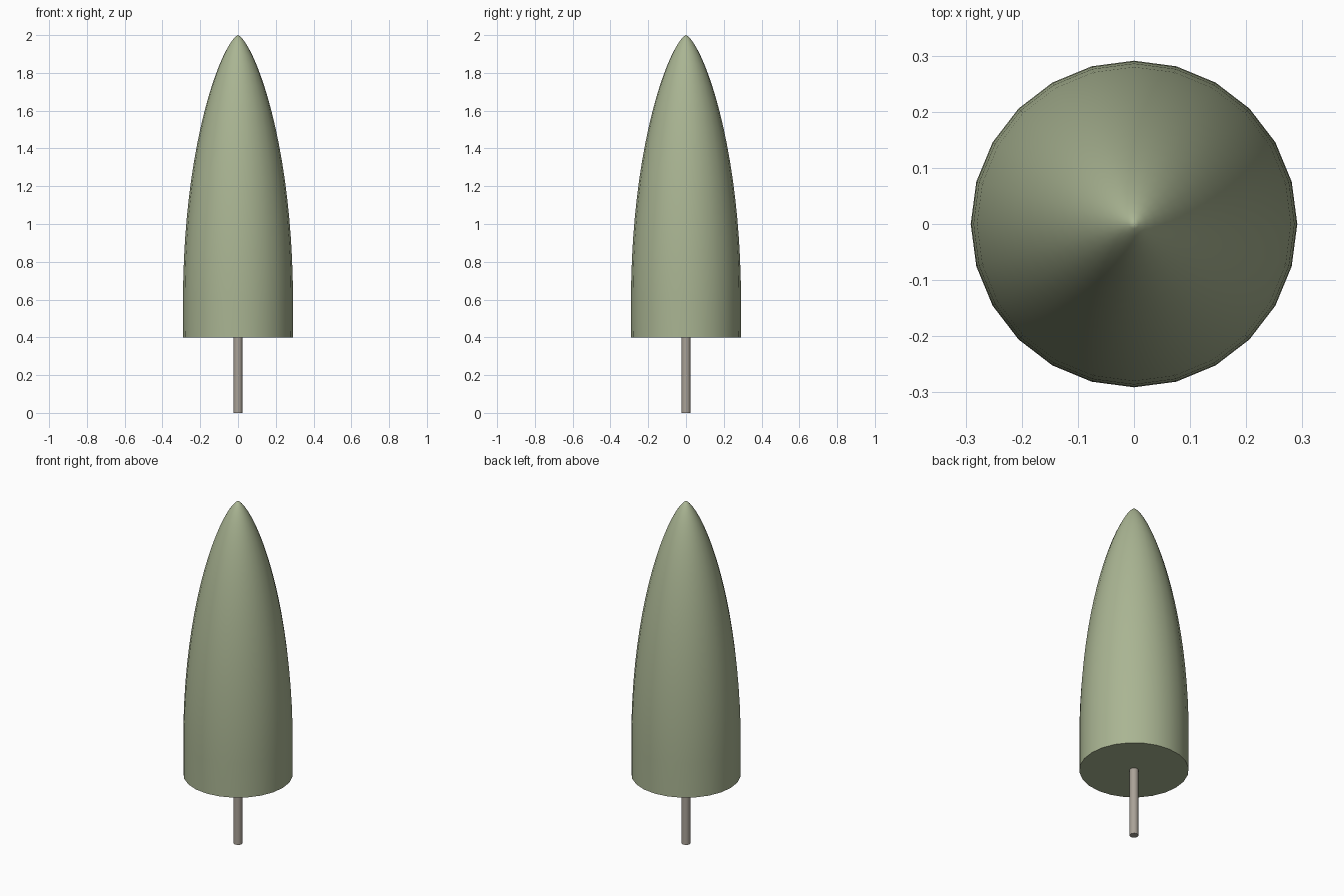
import bpy, math

if "Cube" in bpy.data.objects:
    bpy.data.objects.remove(bpy.data.objects["Cube"])

def material(name, rgb):
    m = bpy.data.materials.new(name)
    m.diffuse_color = (*rgb, 1)
    m.use_nodes = True
    m.node_tree.nodes["Principled BSDF"].inputs["Base Color"].default_value = m.diffuse_color
    return m

def lathe(name, profile, sides, mat):
    """Revolve (radius, z) points, bottom to top; radius 0 makes a tip."""
    verts, rings, faces = [], [], []
    for r, z in profile:
        if r == 0:
            rings.append([len(verts)] * sides)
            verts.append((0, 0, z))
        else:
            rings.append(list(range(len(verts), len(verts) + sides)))
            verts += [(r * math.cos(2 * math.pi * i / sides),
                       r * math.sin(2 * math.pi * i / sides), z) for i in range(sides)]
    faces.append(rings[0][::-1])
    for a, b in zip(rings, rings[1:]):
        for i in range(sides):
            j = (i + 1) % sides
            faces.append((a[i], a[j], b[j], b[i]) if b[i] != b[j] else (a[i], a[j], b[i]))
    if profile[-1][0] > 0:
        faces.append(rings[-1])
    me = bpy.data.meshes.new(name)
    me.from_pydata(verts, [], faces)
    ob = bpy.data.objects.new(name, me)
    bpy.context.collection.objects.link(ob)
    me.materials.append(mat)
    bpy.ops.object.select_all(action='DESELECT')
    ob.select_set(True)
    bpy.context.view_layer.objects.active = ob
    bpy.ops.object.shade_smooth_by_angle(angle=math.radians(40))
    return ob

# crown: straight base, then a bullet curve closing to the tip
R, Z0, TOP = 0.291, 0.6, 2.0
steps = 20
profile = [(R * 0.997, 0.4)]
for k in range(steps + 1):
    u = math.sin(math.pi / 2 * k / steps)
    profile.append((R * (1 - u * u) ** 0.7 if k < steps else 0, Z0 + (TOP - Z0) * u))
lathe("crown", profile, 24, material("foliage", (0.40, 0.46, 0.29)))

# trunk
lathe("trunk", [(0.024, 0), (0.024, 0.41)], 12, material("bark", (0.40, 0.36, 0.31)))
